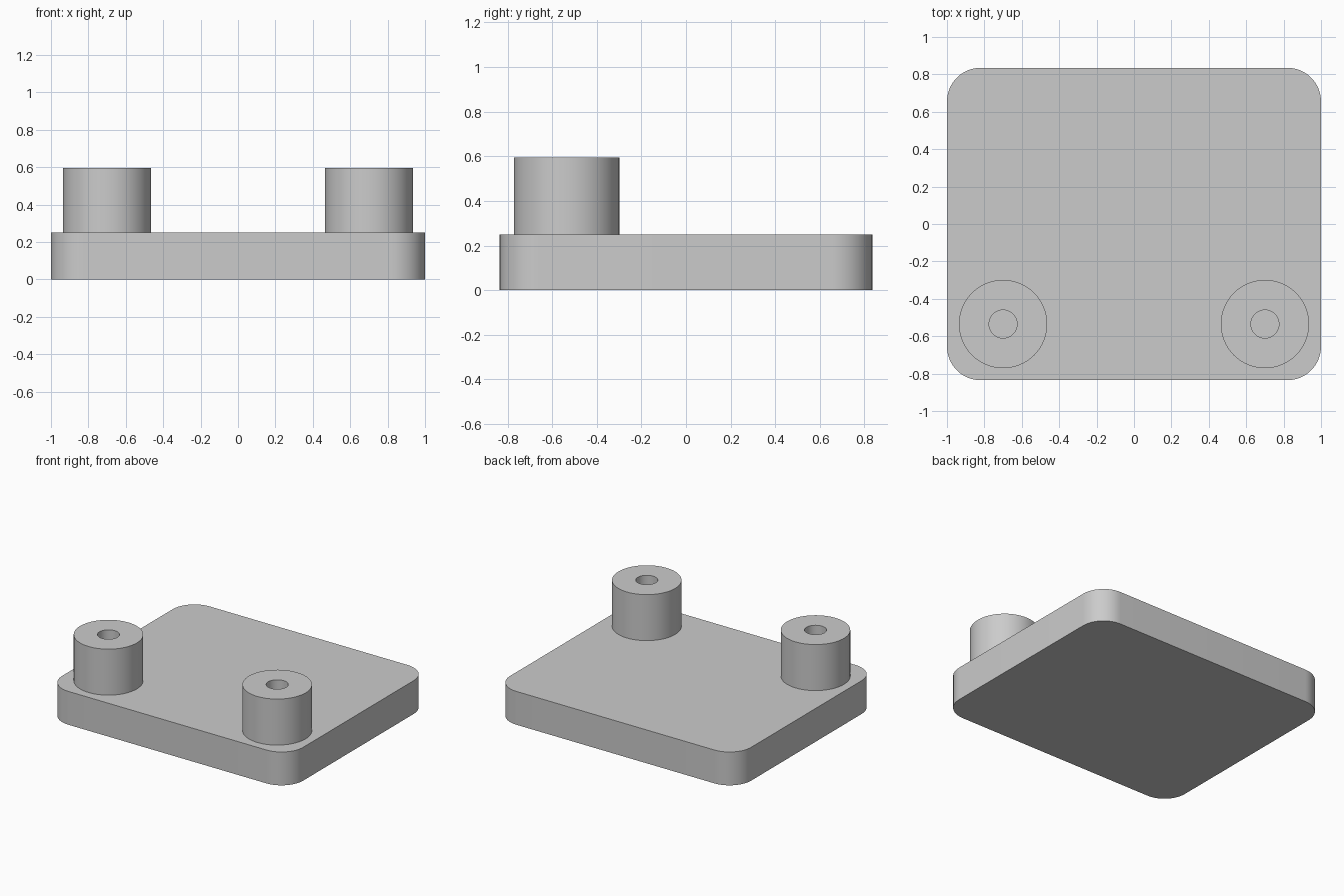
import bpy
import bmesh
from math import pi, radians
from mathutils import Vector

PLATE_SIZE = Vector((2.0, 1.67, 0.25))
CORNER_RADIUS = 0.18
POST_X, POST_Y = 0.70, -0.535
POST_RADIUS, HOLE_RADIUS = 0.236, 0.075
POST_TOP = 0.595
EMBED = 0.01

cube = bpy.data.objects.get("Cube")
if cube:
    bpy.data.objects.remove(cube, do_unlink=True)

# Single grey material
grey = bpy.data.materials.new("light grey")
grey.use_nodes = True
colour = (0.6, 0.6, 0.6, 1.0)
grey.diffuse_color = colour
grey.node_tree.nodes["Principled BSDF"].inputs["Base Color"].default_value = colour


def finish(bm, name):
    """Turn a bmesh into a shaded, coloured object."""
    bmesh.ops.recalc_face_normals(bm, faces=bm.faces)
    mesh = bpy.data.meshes.new(name)
    bm.to_mesh(mesh)
    bm.free()
    mesh.materials.append(grey)
    obj = bpy.data.objects.new(name, mesh)
    bpy.context.collection.objects.link(obj)
    bpy.ops.object.select_all(action="DESELECT")
    obj.select_set(True)
    bpy.context.view_layer.objects.active = obj
    bpy.ops.object.shade_smooth_by_angle(angle=radians(30))
    return obj


def base_plate():
    """Slab with rounded vertical corners."""
    bm = bmesh.new()
    bmesh.ops.create_cube(bm, size=1)
    bmesh.ops.scale(bm, vec=PLATE_SIZE, verts=bm.verts)
    bmesh.ops.translate(bm, vec=(0, 0, PLATE_SIZE.z / 2), verts=bm.verts)
    upright = [e for e in bm.edges
               if abs(e.verts[0].co.z - e.verts[1].co.z) > PLATE_SIZE.z / 2]
    bmesh.ops.bevel(bm, geom=upright, offset=CORNER_RADIUS, offset_type="OFFSET",
                    segments=16, profile=0.5, affect="EDGES")
    return finish(bm, "base_plate")


def post(name, x):
    """Round post with a bore that stops at the plate's top surface."""
    bottom = PLATE_SIZE.z - EMBED
    profile = [(HOLE_RADIUS, bottom), (HOLE_RADIUS, POST_TOP),
               (POST_RADIUS, POST_TOP), (POST_RADIUS, bottom)]
    bm = bmesh.new()
    verts = [bm.verts.new((r, 0, z)) for r, z in profile]
    edges = [bm.edges.new(pair) for pair in zip(verts, verts[1:])]
    bmesh.ops.spin(bm, geom=verts + edges, cent=(0, 0, 0), axis=(0, 0, 1),
                   angle=2 * pi, steps=64, use_merge=True)
    bmesh.ops.remove_doubles(bm, verts=bm.verts, dist=0.0001)
    obj = finish(bm, name)
    # The wall tops must face up
    if any(p.normal.z < -0.5 for p in obj.data.polygons):
        obj.data.flip_normals()
    obj.location = (x, POST_Y, 0)
    return obj


base_plate()
for side, sign in (("left", 1), ("right", -1)):
    post(side + "_post", sign * POST_X)
